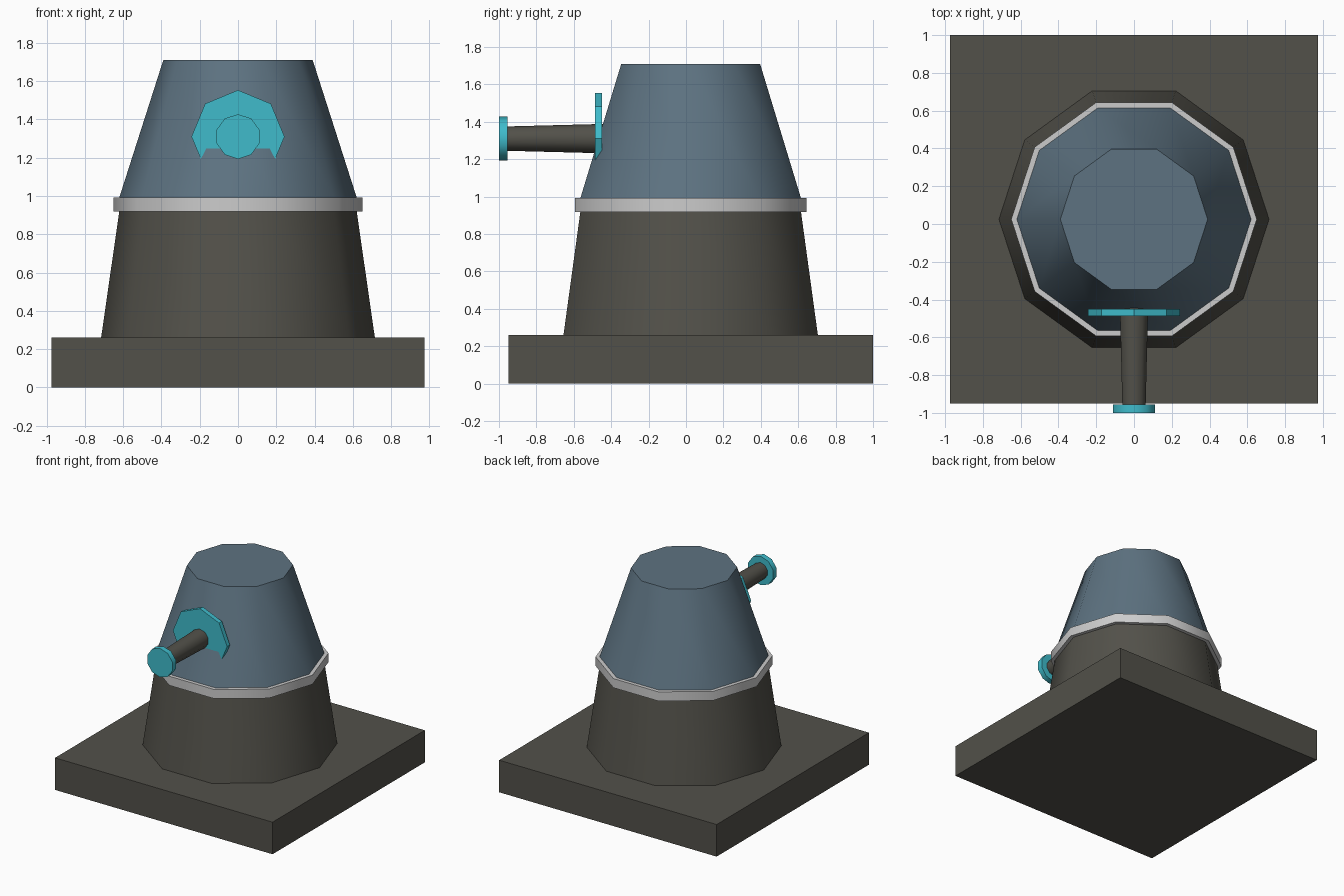
import bpy
from math import radians

if "Cube" in bpy.data.objects:
    bpy.data.objects.remove(bpy.data.objects["Cube"])

CY = 0.025      # turret axis in y
GUN_Z = 1.31    # height of the barrel axis


def material(name, rgb):
    m = bpy.data.materials.new(name)
    m.diffuse_color = (*rgb, 1)
    m.use_nodes = True
    m.node_tree.nodes["Principled BSDF"].inputs["Base Color"].default_value = m.diffuse_color
    return m


STONE = material("dark_stone", (0.085, 0.082, 0.068))
BLUE = material("slate_blue", (0.11, 0.17, 0.22))
TEAL = material("teal", (0.05, 0.5, 0.6))


def finish(name, mat, angle):
    ob = bpy.context.object
    ob.name = name
    if mat:
        ob.data.materials.append(mat)
    bpy.ops.object.transform_apply(location=False, rotation=True, scale=True)
    if angle:
        bpy.ops.object.shade_smooth_by_angle(angle=radians(angle))
    return ob


def upright(name, r1, r2, z1, z2, mat):
    # ten-sided frustum with a corner on the x axis
    bpy.ops.mesh.primitive_cone_add(vertices=10, radius1=r1, radius2=r2, depth=z2 - z1,
                                    location=(0, CY, (z1 + z2) / 2),
                                    rotation=(0, 0, radians(90)))
    return finish(name, mat, 40)


def along_y(name, sides, r_back, r_front, y_back, y_front, mat, angle):
    # frustum pointing forward (-y) with a corner at the top
    bpy.ops.mesh.primitive_cone_add(vertices=sides, radius1=r_back, radius2=r_front,
                                    depth=y_back - y_front,
                                    location=(0, (y_back + y_front) / 2, GUN_Z),
                                    rotation=(radians(90), 0, 0))
    return finish(name, mat, angle)


# Square base slab
bpy.ops.mesh.primitive_cube_add(size=1, location=(0, CY, 0.13))
bpy.context.object.scale = (1.95, 1.95, 0.26)
finish("base_slab", STONE, 0)

# Tower body, collar ring and turret head
upright("tower_body", 0.715, 0.62, 0.26, 0.92, STONE)
upright("collar_ring", 0.65, 0.65, 0.918, 0.992, None)
upright("turret_head", 0.62, 0.39, 0.992, 1.71, BLUE)

# Gun: mounting plate, tapered barrel, muzzle disc
along_y("mount_plate", 8, 0.243, 0.243, -0.45, -0.487, TEAL, 0)
along_y("barrel", 10, 0.079, 0.065, -0.42, -0.96, STONE, 40)
along_y("muzzle_disc", 10, 0.117, 0.117, -0.955, -1.0, TEAL, 40)
